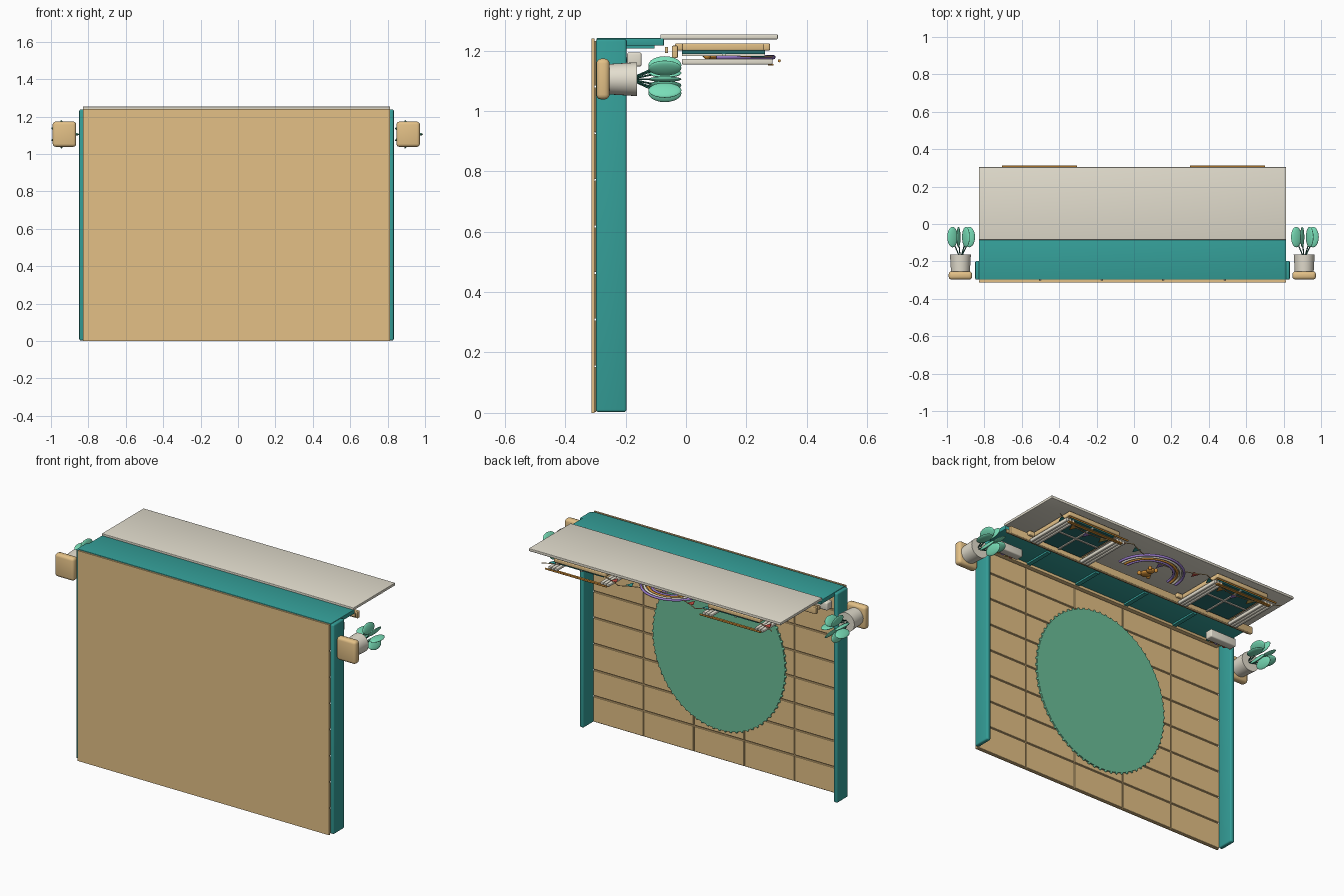
import bpy, bmesh
from math import sin, cos, pi
from mathutils import Matrix

if "Cube" in bpy.data.objects:
    bpy.data.objects.remove(bpy.data.objects["Cube"])

CX = -0.008  # symmetry centre of the room


def mat(name, r, g, b):
    m = bpy.data.materials.new(name)
    m.diffuse_color = (r, g, b, 1)
    m.use_nodes = True
    m.node_tree.nodes["Principled BSDF"].inputs["Base Color"].default_value = m.diffuse_color
    return m


WOOD = mat("wood", .77, .53, .24)
TEAL = mat("teal", .035, .35, .32)
DTEAL = mat("dark_teal", .02, .16, .16)
RUG = mat("rug_green", .15, .52, .32)
LEAF = mat("leaf_green", .19, .73, .48)
STEM = mat("stem_green", .02, .16, .11)
CREAM = mat("cream", .77, .73, .62)
ORANGE = mat("orange", .65, .28, .04)
RED = mat("red", .6, .08, .06)
PURPLE = mat("purple", .32, .2, .6)
YELLOW = mat("yellow", .75, .5, .1)
BRIGHT = [RED, YELLOW, PURPLE, ORANGE, TEAL]


def finish(name, bm, m, smooth=True):
    me = bpy.data.meshes.new(name)
    bm.to_mesh(me)
    bm.free()
    ob = bpy.data.objects.new(name, me)
    bpy.context.collection.objects.link(ob)
    me.materials.append(m)
    if smooth:
        bpy.ops.object.select_all(action='DESELECT')
        ob.select_set(True)
        bpy.context.view_layer.objects.active = ob
        bpy.ops.object.shade_smooth_by_angle(angle=0.7)
    return ob


def add_box(bm, x0, x1, y0, y1, z0, z1):
    M = Matrix.Translation(((x0 + x1) / 2, (y0 + y1) / 2, (z0 + z1) / 2))
    bmesh.ops.create_cube(bm, size=1, matrix=M @ Matrix.Diagonal((x1 - x0, y1 - y0, z1 - z0, 1)))


def box(name, x0, x1, y0, y1, z0, z1, m, bevel=0.0):
    bm = bmesh.new()
    add_box(bm, x0, x1, y0, y1, z0, z1)
    if bevel:
        bmesh.ops.bevel(bm, geom=bm.edges[:], offset=bevel, segments=3, profile=0.5, affect='EDGES')
    return finish(name, bm, m)


def ball(name, loc, s, m, rot=0.0):
    bm = bmesh.new()
    M = Matrix.Translation(loc) @ Matrix.Rotation(rot, 4, 'Y') @ Matrix.Diagonal((*s, 1))
    bmesh.ops.create_uvsphere(bm, u_segments=20, v_segments=12, radius=1, matrix=M)
    return finish(name, bm, m)


def disc(name, loc, r1, r2, h, m, sx=1, sz=1, n=48):
    # cylinder along y
    bm = bmesh.new()
    M = Matrix.Translation(loc) @ Matrix.Diagonal((sx, 1, sz, 1)) @ Matrix.Rotation(-pi / 2, 4, 'X')
    bmesh.ops.create_cone(bm, cap_ends=True, segments=n, radius1=r1, radius2=r2, depth=h, matrix=M)
    return finish(name, bm, m)


def tube(name, pts, r, m):
    cu = bpy.data.curves.new(name, 'CURVE')
    cu.dimensions = '3D'
    cu.bevel_depth = r
    cu.bevel_resolution = 2
    cu.use_fill_caps = True
    sp = cu.splines.new('POLY')
    sp.points.add(len(pts) - 1)
    for p, q in zip(sp.points, pts):
        p.co = (*q, 1)
    cu.materials.append(m)
    ob = bpy.data.objects.new(name, cu)
    bpy.context.collection.objects.link(ob)


# floor board and tiles
X0, X1 = -.829, .813
box("floor_board", X0, X1, -.313, -.303, 0, 1.24, WOOD)
bm = bmesh.new()
w, h = (X1 - X0) / 5, 1.235 / 8
for i in range(5):
    for j in range(8):
        add_box(bm, X0 + i * w + .002, X0 + (i + 1) * w - .002, -.304, -.296,
                j * h + .003, (j + 1) * h - .003)
bmesh.ops.bevel(bm, geom=bm.edges[:], offset=.002, segments=1, affect='EDGES')
finish("floor_tiles", bm, WOOD, False)

# rug with scalloped rim
disc("rug", (CX - .006, -.292, .645), 1, 1, .01, RUG, .43, .465, 64)
bm = bmesh.new()
for k in range(72):
    a = 2 * pi * k / 72
    M = Matrix.Translation((CX - .006 + .43 * cos(a), -.292, .645 + .465 * sin(a)))
    bmesh.ops.create_uvsphere(bm, u_segments=8, v_segments=6, radius=.009,
                              matrix=M @ Matrix.Diagonal((1, .7, 1, 1)))
finish("rug_fringe", bm, RUG)

# low teal walls
box("right_wall", .807, .833, -.298, -.197, .003, 1.238, TEAL, .008)
box("left_wall", -.849, -.823, -.298, -.197, .003, 1.238, TEAL, .008)
box("back_wall", X0, X1, -.297, -.073, 1.216, 1.241, TEAL, .003)
for x in (-.50, -.17, .16, .49):
    box("wall_batten", x - .012, x + .012, -.28, -.105, 1.206, 1.217, TEAL)
box("skirting", X0 + .02, X1 - .02, -.297, -.27, 1.2, 1.217, WOOD, .003)
box("upper_wall", X0, X1, -.085, .304, 1.237, 1.253, CREAM, .003)
box("chair_rail", X0, X1, -.047, -.027, 1.175, 1.216, WOOD, .004)
box("thin_rail", X0, X1, -.07, -.059, 1.191, 1.212, WOOD, .003)

for s in (-1, 1):
    # window
    c = CX + .005 + s * .503
    box("window_sill", c - .2, c + .2, -.037, -.01, 1.2, 1.224, WOOD, .005)
    box("window_top", c - .17, c + .17, .255, .278, 1.2, 1.224, WOOD, .005)
    for t in (-1, 1):
        x = c + t * .155
        box("window_side", x - .014, x + .014, -.015, .262, 1.2, 1.224, WOOD, .004)
    box("window_pane", c - .145, c + .145, -.013, .262, 1.188, 1.202, DTEAL)
    box("window_bar_tall", c - .005, c + .005, -.013, .262, 1.182, 1.19, CREAM)
    box("window_bar_wide", c - .145, c + .145, .12, .13, 1.182, 1.19, CREAM)
    # curtains in three folds, on a rod
    for t in (-1, 1):
        for k in range(3):
            x = c + t * (.15 + .02 * k)
            box("curtain_fold", x - .0085, x + .0085, -.013, .287, 1.154, 1.172, CREAM, .004)
    box("curtain_band", c - .18, c + .18, .272, .29, 1.15, 1.156, ORANGE)
    tube("curtain_rod", [(c - .2, .309, 1.166), (c + .2, .309, 1.166)], .005, ORANGE)

    # wall shelf with small toys
    a, b = sorted((CX + s * .64, CX + s * .81))
    box("shelf", a, b, -.195, -.147, 1.147, 1.194, CREAM, .007)
    for k in range(5):
        ball("toy", (a + .03 + k * .027, -.207, 1.168), (.013, .014, .013), BRIGHT[k])

    # potted plant
    px, pz = -.009 + s * .919, 1.105
    box("plant_stand", px - .063, px + .063, -.297, -.253, pz - .067, pz + .068, WOOD, .016)
    disc("pot", (px, -.213, pz), .05, .056, .1, CREAM, n=32)
    for k in range(7):
        a = 2 * pi * k / 7
        u, v = cos(a), sin(a)
        ball("leaf", (px + .047 * u, -.07, pz + .047 * v), (.031, .055, .009), LEAF, -a)
        tube("stem", [(px + .008 * u, -.17, pz + .008 * v), (px + .045 * u, -.09, pz + .045 * v)],
             .003, STEM)

# rainbow
for r, m in zip((.19, .172, .154, .136), (PURPLE, CREAM, ORANGE, PURPLE)):
    tube("rainbow_band", [(CX + r * cos(pi * k / 24), .1 + r * sin(pi * k / 24), 1.178)
                          for k in range(25)], .007, m)

# little round toy animal under the rainbow
for dx, y, r in ((0, .085, .03), (0, .125, .023), (-.02, .145, .01), (.02, .145, .01),
                 (-.03, .07, .012), (.03, .07, .012)):
    ball("toy_animal", (CX + dx, y, 1.182), (r, r, .012), ORANGE)

# bunting in three swags
bm_flags = {}
for g in range(3):
    gx = CX - .75 + g * .5
    sag = lambda t: .285 - .28 * t * (1 - t)
    tube("bunting_string", [(gx + .5 * k / 12, sag(k / 12), 1.179) for k in range(13)], .0025, WOOD)
    for k in range(5):
        t = (k + .5) / 5
        x, y = gx + .5 * t, sag(t)
        bm = bm_flags.setdefault(k, bmesh.new())
        v = [bm.verts.new(p) for p in ((x - .02, y, 1.179), (x, y - .045, 1.179), (x + .02, y, 1.179))]
        f = bm.faces.new(v)
        e = bmesh.ops.extrude_face_region(bm, geom=[f])
        bmesh.ops.translate(bm, vec=(0, 0, .003),
                            verts=[q for q in e["geom"] if isinstance(q, bmesh.types.BMVert)])
        bmesh.ops.recalc_face_normals(bm, faces=bm.faces[:])
for k, bm in bm_flags.items():
    finish("bunting_flags", bm, BRIGHT[k], False)
